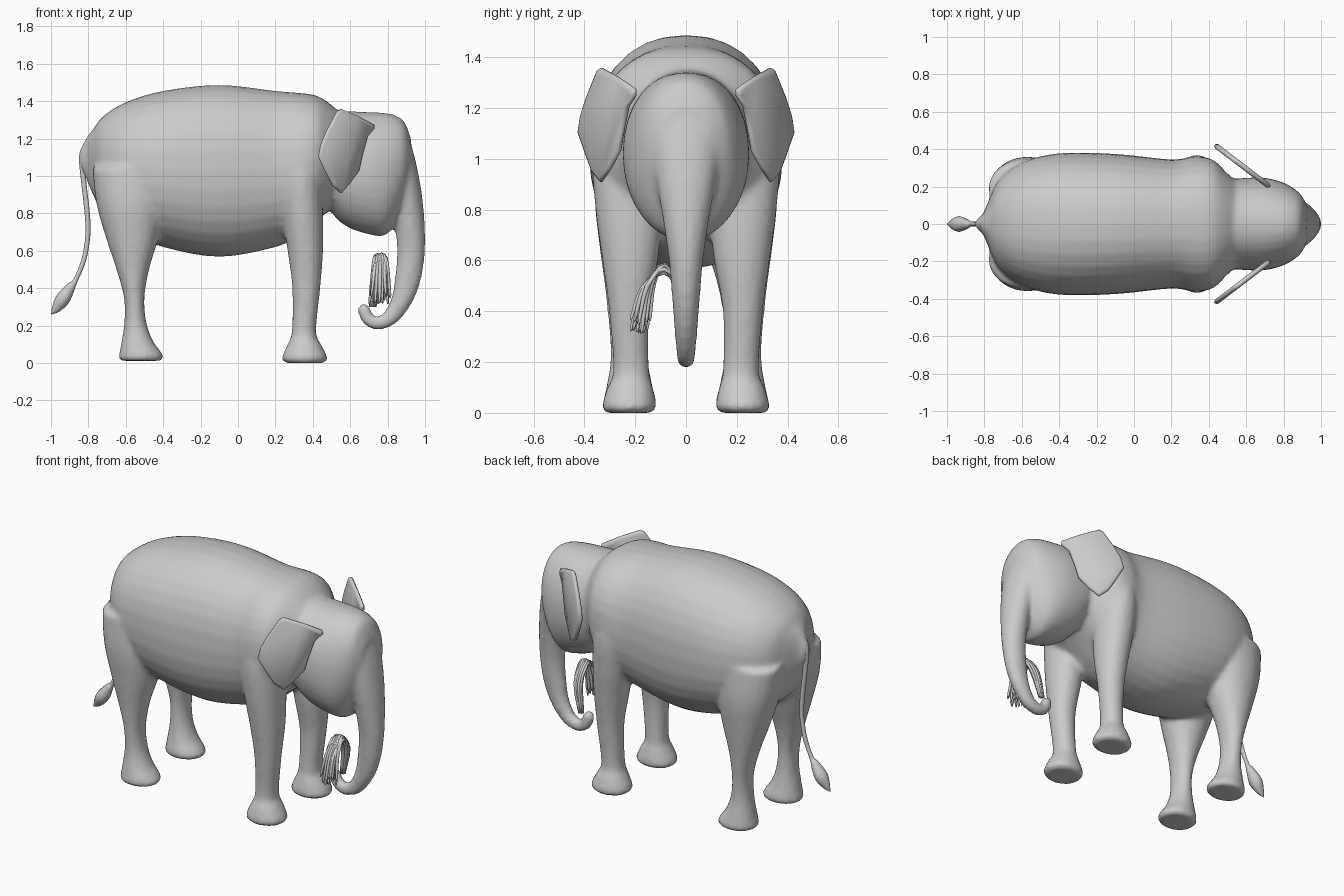
import bpy, bmesh, math, random
from mathutils import Vector

cube = bpy.data.objects.get("Cube")
if cube:
    bpy.data.objects.remove(cube, do_unlink=True)
random.seed(4)

grey = bpy.data.materials.new("elephant grey")
grey.use_nodes = True
COLOUR = (0.6, 0.6, 0.6, 1)
grey.diffuse_color = COLOUR
grey.node_tree.nodes["Principled BSDF"].inputs["Base Color"].default_value = COLOUR


def finish(name, bm):
    """Turn a bmesh into a smooth, grey object."""
    bmesh.ops.recalc_face_normals(bm, faces=bm.faces)
    mesh = bpy.data.meshes.new(name)
    bm.to_mesh(mesh)
    bm.free()
    mesh.materials.append(grey)
    for p in mesh.polygons:
        p.use_smooth = True
    ob = bpy.data.objects.new(name, mesh)
    bpy.context.collection.objects.link(ob)
    return ob


def spline(rows, steps):
    """Catmull-Rom interpolation of rows of numbers."""
    out = []
    for i in range(len(rows) - 1):
        a, b = rows[max(i - 1, 0)], rows[i]
        c, d = rows[i + 1], rows[min(i + 2, len(rows) - 1)]
        for s in range(steps):
            t = s / steps
            out.append([q + t * ((r - p) / 2 + t * (p - 2.5 * q + 2 * r - s_ / 2
                        + t * (1.5 * (q - r) + (s_ - p) / 2)))
                        for p, q, r, s_ in zip(a, b, c, d)])
    return out + [list(rows[-1])]


def loft(bm, rings, sides=24, power=2.0):
    """Skin rings of (centre, half axis u, half axis v) and cap both ends."""
    loops = []
    for c, u, v in rings:
        loop = []
        for k in range(sides):
            a = math.tau * k / sides
            ca, sa = math.cos(a), math.sin(a)
            e = 2 / power
            loop.append(bm.verts.new(c + u * math.copysign(abs(ca) ** e, ca)
                                     + v * math.copysign(abs(sa) ** e, sa)))
        loops.append(loop)
    for p, q in zip(loops, loops[1:]):
        for k in range(sides):
            n = (k + 1) % sides
            bm.faces.new((p[k], p[n], q[n], q[k]))
    bm.faces.new(loops[0])
    bm.faces.new(loops[-1])


def trunk_body(bm, rows, power):
    """Loft along x from rows of (x, bottom, top, half width)."""
    loft(bm, [(Vector((x, 0, (b + t) / 2)), Vector((0, w, 0)), Vector((0, 0, (t - b) / 2)))
              for x, b, t, w in spline(rows, 4)], 32, power)


def leg(bm, rows, side):
    """Loft along z from rows of (z, x min, x max, y inner, y outer)."""
    loft(bm, [(Vector(((a + b) / 2, side * (i + o) / 2, z)), Vector(((b - a) / 2, 0, 0)),
               Vector((0, (o - i) / 2, 0))) for z, a, b, i, o in spline(rows, 4)], 24, 2.1)


def tube(bm, rows, sides, steps=5):
    """Loft along a free path from rows of (x, y, z, in-plane radius, side radius)."""
    pts = spline(rows, steps)
    pos = [Vector(p[:3]) for p in pts]
    rings = []
    for i, p in enumerate(pts):
        t = (pos[min(i + 1, len(pos) - 1)] - pos[max(i - 1, 0)]).normalized()
        ref = Vector((0, 1, 0)) if abs(t.y) < 0.8 else Vector((1, 0, 0))
        u = t.cross(ref).normalized()
        rings.append((pos[i], u * p[3], t.cross(u) * p[4]))
    loft(bm, rings, sides)


# Torso, legs, head and trunk: overlapping lofts fused into one skin
bm = bmesh.new()
trunk_body(bm, [(-.845, 1.05, 1.14, .025), (-.81, .98, 1.205, .05), (-.775, .9, 1.25, .13),
                (-.72, .8, 1.32, .24), (-.6, .7, 1.395, .33), (-.4, .62, 1.455, .378),
                (-.1, .568, 1.487, .375), (.2, .62, 1.455, .345), (.32, .68, 1.445, .362),
                (.42, .76, 1.43, .345), (.5, .82, 1.38, .27), (.58, .85, 1.3, .2)], 2.25)
trunk_body(bm, [(.46, .9, 1.28, .19), (.52, .78, 1.345, .235), (.6, .72, 1.345, .247),
                (.7, .688, 1.342, .247), (.78, .68, 1.338, .228), (.84, .74, 1.325, .2),
                (.89, .85, 1.29, .16), (.925, .95, 1.2, .1)], 2.1)
FRONT_LEG = [(0, .255, .455, .14, .31), (.012, .238, .475, .12, .328), (.04, .238, .475, .117, .328),
             (.1, .265, .445, .13, .31), (.17, .288, .418, .145, .287), (.4, .29, .44, .145, .303),
             (.6, .265, .455, .11, .33), (.8, .235, .455, .09, .357), (1.0, .23, .44, .1, .368),
             (1.2, .26, .42, .12, .335)]
HIND_LEG = [(.012, -.62, -.42, .14, .31), (.022, -.64, -.4, .12, .325), (.05, -.635, -.405, .117, .325),
            (.12, -.622, -.455, .135, .31), (.22, -.608, -.49, .15, .297), (.35, -.61, -.5, .15, .305),
            (.5, -.65, -.475, .125, .32), (.65, -.7, -.43, .08, .34), (.85, -.757, -.38, .03, .36),
            (1.05, -.78, -.35, .03, .345)]
for side in (1, -1):
    leg(bm, FRONT_LEG, side)
    leg(bm, HIND_LEG, side)
tube(bm, [(.83, 0, 1.2, .085, .14), (.87, 0, 1.05, .085, .135), (.9, 0, .9, .083, .115),
          (.918, 0, .75, .08, .09), (.925, 0, .6, .075, .068), (.908, 0, .45, .07, .055),
          (.872, 0, .33, .056, .046), (.81, 0, .24, .043, .039), (.74, 0, .213, .036, .035),
          (.692, 0, .24, .036, .034), (.674, 0, .29, .034, .032), (.675, 0, .318, .02, .02)], 20)
body = finish("elephant_body", bm)
fuse = body.modifiers.new("fuse", 'REMESH')
fuse.mode = 'VOXEL'
fuse.voxel_size = 0.014
fuse.use_smooth_shade = True
relax = body.modifiers.new("relax", 'SMOOTH')
relax.factor = 0.5
relax.iterations = 8

# Ears: bevelled plates angled out from the head, mirrored
OUTLINE = [(.55, 1.358), (.64, 1.32), (.725, 1.275), (.727, 1.255), (.69, 1.21), (.665, 1.12),
           (.645, 1.03), (.6, .965), (.55, .908), (.505, .95), (.47, 1.02), (.432, 1.105),
           (.445, 1.17), (.475, 1.24), (.53, 1.345)]
bm = bmesh.new()
out = Vector((.61, .79, 0)) * .014
for side in (1, -1):
    layers = []
    for scale, depth in ((.93, -1), (1, -.4), (1, .4), (.93, 1)):
        layer = []
        for x, z in OUTLINE:
            x, z = .57 + (x - .57) * scale, 1.14 + (z - 1.14) * scale
            p = Vector((x, .2 + (.725 - x) * .76, z)) + out * depth
            layer.append(bm.verts.new((p.x, p.y * side, p.z)))
        layers.append(layer)
    for p, q in zip(layers, layers[1:]):
        for k in range(len(p)):
            n = (k + 1) % len(p)
            bm.faces.new((p[k], p[n], q[n], q[k]))
    bm.faces.new(layers[0])
    bm.faces.new(layers[-1])
finish("ears", bm)

# Tail with its pointed tuft
bm = bmesh.new()
tube(bm, [(-.8, 0, 1.16, .03, .03), (-.832, 0, 1.1, .018, .018), (-.826, 0, .98, .014, .014),
          (-.806, 0, .8, .014, .014), (-.803, 0, .68, .013, .013), (-.825, 0, .55, .013, .013),
          (-.87, 0, .44, .013, .013), (-.892, 0, .41, .024, .024), (-.935, 0, .345, .038, .042),
          (-.97, 0, .295, .026, .024), (-.998, 0, .262, .003, .003)], 12)
finish("tail", bm)

# Bundle of grass arching out of the trunk tip
bm = bmesh.new()
for i in range(26):
    a, r = math.tau * i * .618, math.sqrt(i / 25)
    dx, dy = r * math.cos(a), r * math.sin(a)
    end = random.uniform(.33, .39)
    tube(bm, [(.72 + .015 * dx, .01 + .01 * dy, .3, .006, .006),
              (.755 + .025 * dx, -.01 + .02 * dy, .47, .008, .008),
              (.762 + .03 * dx, -.085, .568 + .017 * dy, .009, .009),
              (.762 + .042 * dx, -.15 + .025 * dy, .5 + .01 * dy, .01, .01),
              (.76 + .058 * dx, -.178 + .04 * dy, end, .007, .007),
              (.76 + .06 * dx, -.18 + .042 * dy, end - .02, .001, .001)], 6, 3)
finish("grass_bundle", bm)
